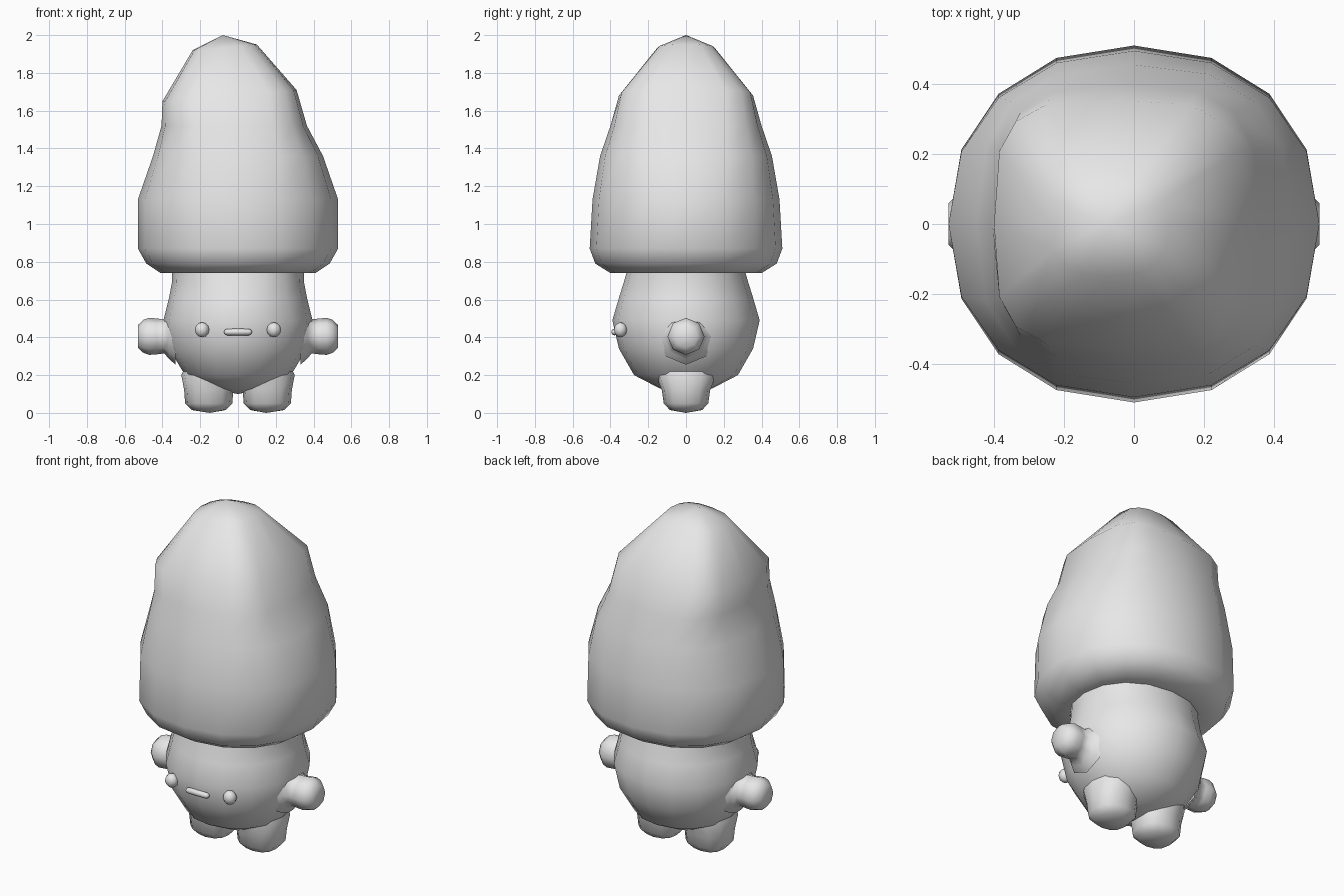
import bpy, bmesh, math
from mathutils import Matrix, Vector

if "Cube" in bpy.data.objects:
    bpy.data.objects.remove(bpy.data.objects["Cube"])

grey = bpy.data.materials.new("soft grey")
grey.diffuse_color = (0.8, 0.8, 0.8, 1)
grey.use_nodes = True
grey.node_tree.nodes["Principled BSDF"].inputs["Base Color"].default_value = grey.diffuse_color


def loft(name, rings, sides, matrix=None, phase=0.0):
    """Skin a stack of rings (cx, cy, z, half_x, half_y, squareness, tilt), capped with fans."""
    bm = bmesh.new()
    loops = []
    for cx, cy, z, a, b, n, tilt in rings:
        if a == 0:
            loops.append([bm.verts.new((cx, cy, z))])
            continue
        loop = []
        for i in range(sides):
            t = 2 * math.pi * (i + phase) / sides
            c, s = math.cos(t), math.sin(t)
            x = math.copysign(abs(c) ** (2 / n), c) if abs(c) > 1e-6 else 0
            y = math.copysign(abs(s) ** (2 / n), s) if abs(s) > 1e-6 else 0
            loop.append(bm.verts.new((cx + a * x, cy + b * y, z + tilt * x)))
        loops.append(loop)
    for lo, hi in zip(loops, loops[1:]):
        for i in range(sides):
            j = (i + 1) % sides
            if len(lo) == 1:
                bm.faces.new((lo[0], hi[j], hi[i]))
            elif len(hi) == 1:
                bm.faces.new((lo[i], lo[j], hi[0]))
            else:
                bm.faces.new((lo[i], lo[j], hi[j], hi[i]))
    if matrix:
        bm.transform(matrix)
    bmesh.ops.recalc_face_normals(bm, faces=bm.faces)
    for f in bm.faces:
        f.smooth = True
    me = bpy.data.meshes.new(name)
    bm.to_mesh(me)
    bm.free()
    me.materials.append(grey)
    ob = bpy.data.objects.new(name, me)
    bpy.context.collection.objects.link(ob)
    return ob


def round_rings(profile):
    return [(0, 0, z, r, r, 2, 0) for r, z in profile]


# Tall hat: rounded rim, squarer and slightly leaning towards the tip
loft("hat", [
    (0, 0, 0.745, 0, 0, 2, 0),
    (0, 0, 0.74, 0.34, 0.31, 2.2, 0),
    (0, 0, 0.74, 0.41, 0.40, 2.2, 0),
    (0, 0, 0.79, 0.485, 0.48, 2.2, 0),
    (0, 0, 0.87, 0.53, 0.51, 2.2, 0),
    (0, 0, 1.13, 0.53, 0.495, 2.2, 0),
    (0, 0, 1.36, 0.45, 0.455, 2.6, 0),
    (-0.02, 0, 1.52, 0.385, 0.40, 3.0, 0),
    (-0.045, 0, 1.68, 0.355, 0.355, 3.6, 0.03),
    (-0.07, 0, 1.935, 0.17, 0.15, 2.6, 0.015),
    (-0.08, 0, 2.0, 0, 0, 2, 0),
], 16)

# Round body, narrowing to the neck under the hat
loft("body", [
    (0, 0, 0.10, 0, 0, 2, 0),
    (0, 0, 0.13, 0.15, 0.14, 2, 0),
    (0, 0, 0.20, 0.28, 0.275, 2, 0),
    (0, 0, 0.34, 0.365, 0.355, 2, 0),
    (0, 0, 0.49, 0.395, 0.39, 2, 0),
    (0, 0, 0.61, 0.365, 0.355, 2, 0),
    (0, 0, 0.69, 0.35, 0.33, 2.1, 0),
    (0, 0, 0.76, 0.35, 0.31, 2.2, 0),
], 16)

arm_profile = [(0.15, 0.33), (0.12, 0.365), (0.09, 0.39), (0.095, 0.43),
               (0.098, 0.47), (0.088, 0.50), (0.06, 0.53), (0, 0.53)]
for side, label in ((1, "right"), (-1, "left")):
    mirror = Matrix.Scale(side, 4, Vector((1, 0, 0)))
    # Stub arm flaring into the body
    loft(label + "_arm", round_rings(arm_profile), 8,
         mirror @ Matrix.Translation((0, 0, 0.405)) @ Matrix.Rotation(math.pi / 2, 4, 'Y'))
    # Stub leg flaring into the body
    loft(label + "_leg", [
        (0.15, 0, 0.0, 0, 0, 2, 0),
        (0.155, 0, 0.015, 0.09, 0.085, 2.4, 0),
        (0.155, 0, 0.05, 0.125, 0.118, 2.4, 0),
        (0.155, 0, 0.12, 0.13, 0.128, 2.4, 0),
        (0.155, 0, 0.20, 0.145, 0.16, 2.2, 0),
        (0.13, 0, 0.27, 0.14, 0.17, 2, 0),
    ], 12, mirror)
    # Bead eye
    eye = [(0.04 * math.sin(math.pi * k / 6), -0.04 * math.cos(math.pi * k / 6)) for k in range(7)]
    eye[0], eye[-1] = (0, -0.04), (0, 0.04)
    loft(label + "_eye", round_rings(eye), 10,
         mirror @ Matrix.Translation((0.19, -0.347, 0.44)) @ Matrix.Diagonal((0.95, 0.9, 1, 1)))

# Small straight mouth, a rounded bar
mouth = [(0, -0.075), (0.011, -0.071), (0.017, -0.058), (0.018, 0),
         (0.017, 0.058), (0.011, 0.071), (0, 0.075)]
loft("mouth", round_rings(mouth), 8,
     Matrix.Translation((0, -0.378, 0.428)) @ Matrix.Rotation(math.pi / 2, 4, 'Y'))
